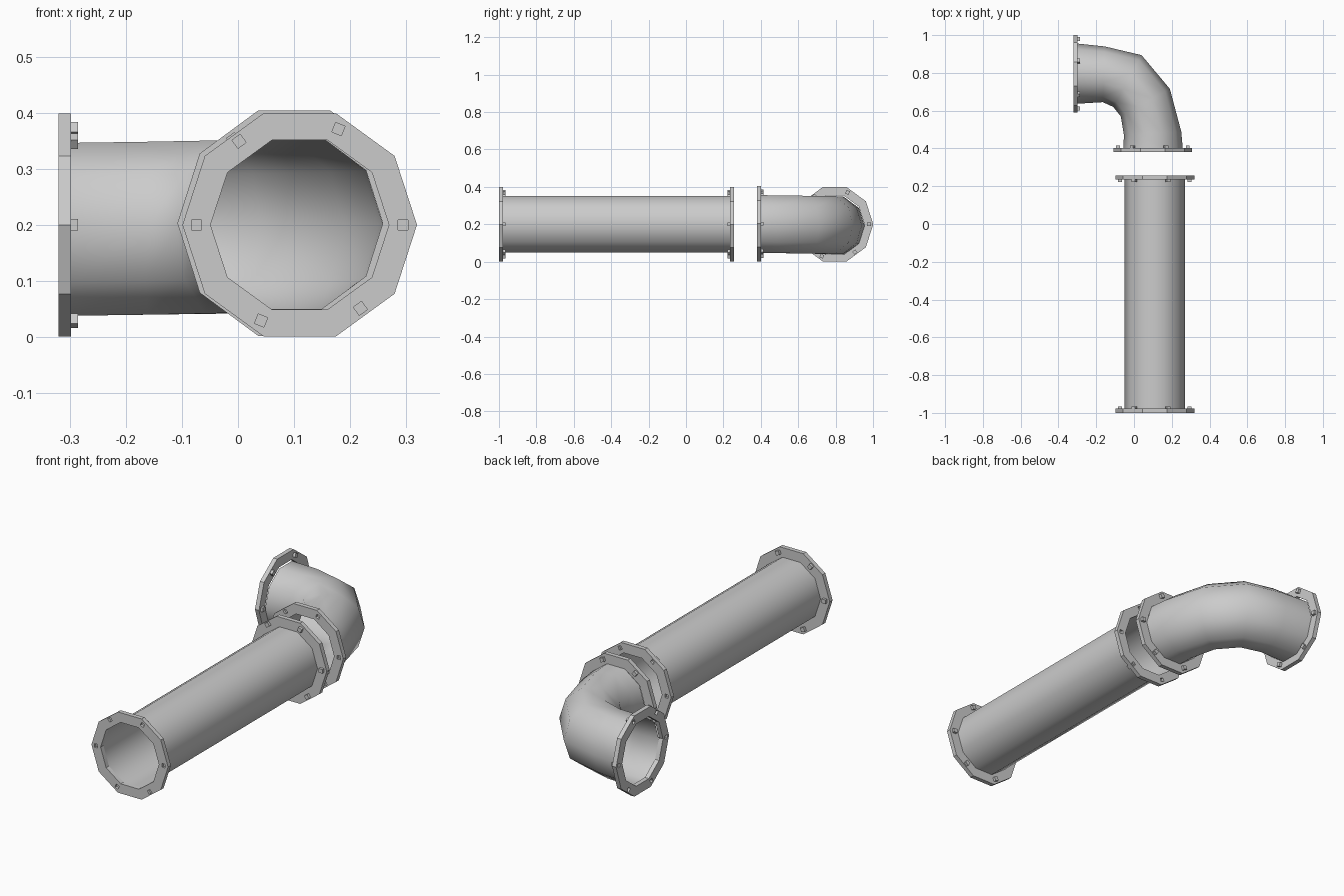
import bpy, bmesh, math
from mathutils import Vector

if "Cube" in bpy.data.objects:
    bpy.data.objects.remove(bpy.data.objects["Cube"])

SIDES = 10
X, Y, Z = Vector((1, 0, 0)), Vector((0, 1, 0)), Vector((0, 0, 1))


def ring(bm, centre, a, b):
    """Ten-sided ring of vertices spanned by half-axes a and b."""
    return [bm.verts.new(centre + a * math.cos(t) + b * math.sin(t))
            for t in (2 * math.pi * i / SIDES for i in range(SIDES))]


def bridge(bm, r1, r2, smooth=False):
    n = len(r1)
    for i in range(n):
        j = (i + 1) % n
        bm.faces.new((r1[i], r1[j], r2[j], r2[i])).smooth = smooth


def finish(bm, name):
    bmesh.ops.recalc_face_normals(bm, faces=bm.faces)
    me = bpy.data.meshes.new(name)
    bm.to_mesh(me)
    bm.free()
    ob = bpy.data.objects.new(name, me)
    bpy.context.collection.objects.link(ob)
    return ob


def tube(name, sections):
    """Open smooth pipe wall through (centre, half-axis) sections."""
    bm = bmesh.new()
    rings = [ring(bm, c, a, Z * r) for c, a, r in sections]
    for r1, r2 in zip(rings, rings[1:]):
        bridge(bm, r1, r2, True)
    return finish(bm, name)


def blocks(name, o, u, n, half, d0, d1):
    """Six small blocks around a flange, between depths d0 and d1."""
    bm = bmesh.new()
    for deg in (0, 68, 126, 180, 248, 306):
        t = math.radians(deg)
        rad = u * math.cos(t) + Z * math.sin(t)
        tan = Z * math.cos(t) - u * math.sin(t)
        loops = []
        for d in (d0, d1):
            c = o + rad * 0.184 + n * d
            loops.append([bm.verts.new(c + rad * half * p + tan * half * q)
                          for p, q in ((-1, -1), (1, -1), (1, 1), (-1, 1))])
        bridge(bm, *loops)
        for lp in loops:
            bm.faces.new(lp)
    return finish(bm, name)


def flange(name, o, u, n, ru, rz, bu, bz, thick=0.022):
    """Flat ring; o is the outer face centre, n points toward the pipe."""
    bm = bmesh.new()
    loops = [ring(bm, o + n * d, u * a, Z * b) for d, a, b in
             ((0, bu, bz), (0, ru, rz), (thick, ru, rz), (thick, bu, bz))]
    for i in range(4):
        bridge(bm, loops[i], loops[(i + 1) % 4])
    ob = finish(bm, name)
    # shallow bolt recesses on the outer face
    cut = blocks(name + "_cutter", o, u, n, 0.009, -0.01, 0.012)
    cut.hide_render = True
    mod = ob.modifiers.new("recesses", 'BOOLEAN')
    mod.operation = 'DIFFERENCE'
    mod.solver = 'EXACT'
    mod.object = cut
    bpy.context.view_layer.objects.active = ob
    bpy.ops.object.modifier_apply(modifier=mod.name)
    bpy.data.objects.remove(cut)
    # bolts on the pipe side
    blocks(name + "_bolts", o, u, n, 0.01, 0.016, thick + 0.013)


# Straight pipe with a flange on each end
cs, rp = 0.11, 0.159
tube("straight_pipe", [(Vector((cs, y, 0.2)), X * rp, rp) for y in (-0.978, 0.235)])
flange("straight_front_flange", Vector((cs, -1, 0.2)), X, Y, 0.209, 0.209, rp, rp)
flange("straight_back_flange", Vector((cs, 0.257, 0.2)), X, -Y, 0.209, 0.209, rp, rp)

# Elbow pipe: inner and outer bend points in plan, with a slight droop
bend = [((-0.057, 0.402), (0.258, 0.402)), ((-0.053, 0.47), (0.25, 0.49)),
        ((-0.07, 0.57), (0.19, 0.715)), ((-0.11, 0.62), (0.04, 0.894)),
        ((-0.165, 0.645), (-0.155, 0.94)), ((-0.298, 0.637), (-0.298, 0.955))]
sections = []
for i, (p, q) in enumerate(bend):
    p, q = Vector((*p, 0)), Vector((*q, 0))
    sections.append(((p + q) / 2 + Z * (0.202 - 0.002 * i), (q - p) / 2, 0.162))
tube("elbow_pipe", sections)
flange("elbow_front_flange", Vector((0.1, 0.38, 0.203)), X, Y, 0.208, 0.211, 0.158, 0.161)
flange("elbow_end_flange", Vector((-0.32, 0.795, 0.2)), Y, X, 0.206, 0.209, 0.159, 0.161)
